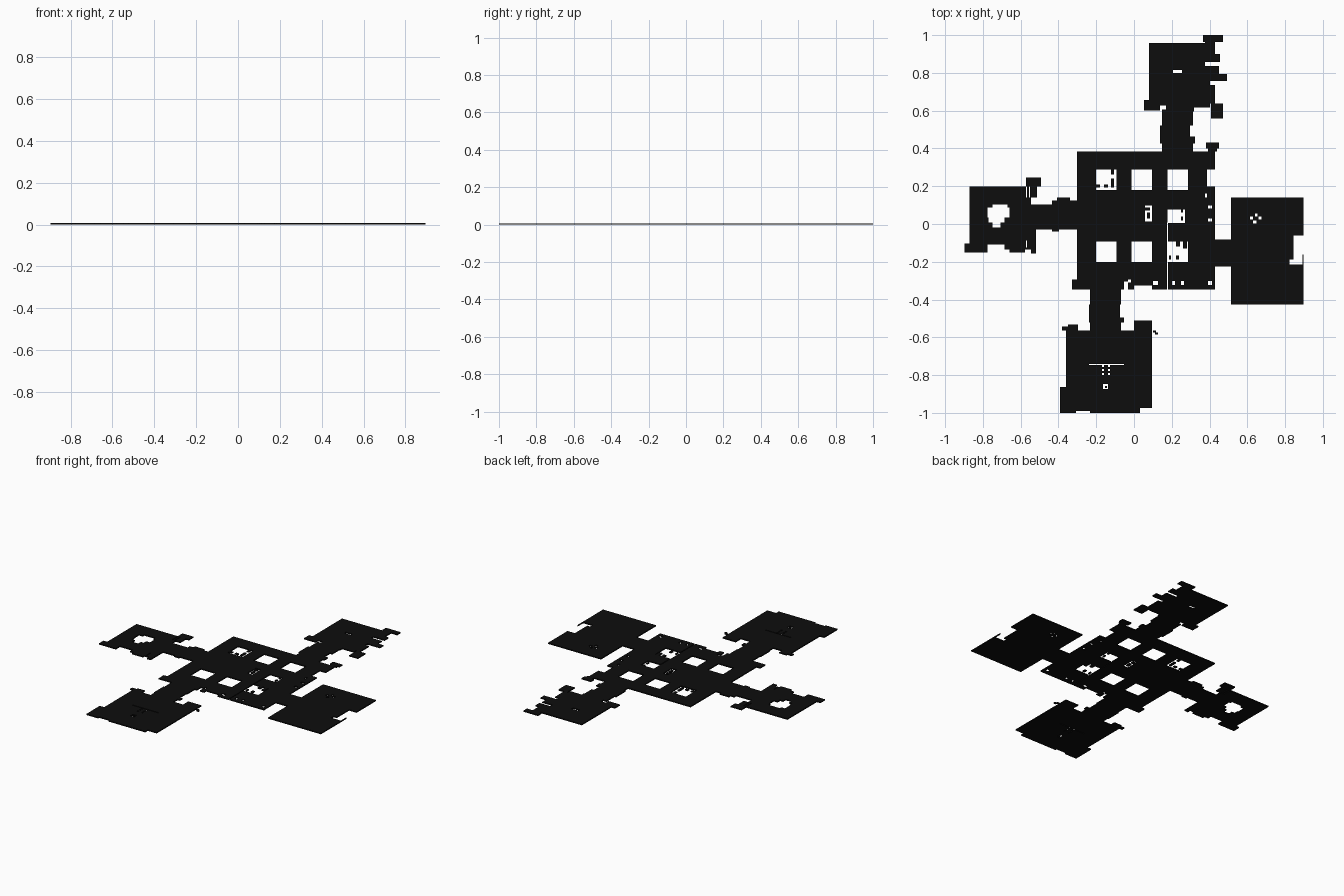
import bpy

# The plan is surveyed in small grid squares: (left, top, right, bottom), y running down
SCALE, CX, CY, THICK = 188.5, 1134.0, 224.5, 0.007

black = bpy.data.materials.new("black")
black.diffuse_color = (0.004, 0.004, 0.004, 1)


def inside(rects, x, y):
    return any(a < x < c and b < y < d for a, b, c, d in rects)


def slab(name, solid, holes=(), infill=()):
    """Thin plate: union of solid rectangles, minus holes, plus infill blocks."""
    rects = list(solid) + list(holes) + list(infill)
    xs = sorted({v for r in rects for v in (r[0], r[2])})
    ys = sorted({v for r in rects for v in (r[1], r[3])})
    index, verts, faces = {}, [], []

    def vert(x, y):
        if (x, y) not in index:
            index[x, y] = len(verts)
            verts.append(((x - CX) / SCALE, (CY - y) / SCALE, 0))
        return index[x, y]

    for x0, x1 in zip(xs, xs[1:]):
        for y0, y1 in zip(ys, ys[1:]):
            mx, my = (x0 + x1) / 2, (y0 + y1) / 2
            if inside(infill, mx, my) or (inside(solid, mx, my) and not inside(holes, mx, my)):
                faces.append((vert(x0, y1), vert(x1, y1), vert(x1, y0), vert(x0, y0)))
    mesh = bpy.data.meshes.new(name)
    mesh.from_pydata(verts, [], faces)
    mesh.materials.append(black)
    obj = bpy.data.objects.new(name, mesh)
    bpy.context.collection.objects.link(obj)
    mod = obj.modifiers.new("thickness", 'SOLIDIFY')
    mod.thickness, mod.offset = THICK, 1
    return obj


# Central hall: regular wells, side wells, and edge notches
wells = [(x, y, x + 20.5, y + 20.5) for x in (1096, 1131.5, 1167.5) for y in (170, 242)]
side_wells = [(1145, 206, 1152, 222), (1167.5, 210, 1185, 223.5), (1207, 170, 1215, 187)]
pinholes = [(x, 281.5, x + w, 285.5) for x, w in ((1153, 5), (1172, 3), (1181, 3), (1208, 4))]
pinholes += [(1208, y, 1212, y + 3) for y in (206, 219)] + [(1205, 194, 1207, 198)]
notches = [(1124, 282, 1128, 290), (1134, 286, 1152, 290), (1128, 280, 1131, 283),
           (1167, 223, 1168, 290)]
stubs = [(1096, 185, 1100, 188), (1104, 185, 1108, 188), (1111, 179, 1114, 188),
         (1111, 170, 1114, 175), (1176, 242, 1180, 247), (1183, 242, 1187, 249),
         (1169, 256, 1171, 260), (1176, 256, 1179, 260), (1181, 210, 1183, 213),
         (1181, 217, 1183, 221), (1145, 208, 1150, 211), (1147, 213, 1150, 219)]
slab("central_hall", [(1077, 152, 1215, 290), (1072, 280, 1077, 290)],
     wells + side_wells + pinholes + notches, stubs)
slab("hall_corner_block", [(1206, 143, 1219, 149), (1208, 149, 1217, 152)])

# North corridor and room with its ragged east edge
slab("north_corridor", [(1162, 110, 1193, 152), (1160, 126, 1195, 144), (1166, 106, 1194, 112)],
     [(1190, 126, 1196, 137)])
slab("north_room",
     [(1149, 44, 1205, 106), (1144, 101, 1160, 111), (1166, 106, 1194, 110),
      (1194, 100, 1210, 108), (1203, 36, 1223, 43), (1205, 40, 1215, 55),
      (1205, 55, 1220, 63), (1205, 67, 1219, 75), (1205, 75, 1227, 82),
      (1205, 82, 1210, 86), (1205, 86, 1215, 104), (1211, 104, 1223, 119)],
     [(1173, 71, 1182, 74)])

# West corridor and room with its rounded stepped opening
slab("west_corridor", [(1036, 205, 1077, 230), (1052, 201, 1077, 205), (1057, 198, 1070, 201),
                       (1052, 229, 1059, 232)])
slab("west_room",
     [(970, 187, 1031, 245), (1026, 178, 1041, 187), (1030, 187, 1037, 198),
      (1031, 205, 1036, 245), (965, 244, 988, 253), (1005, 245, 1036, 250),
      (1010, 250, 1025, 253), (1031, 245, 1036, 254)],
     [(993, 205, 1008, 208), (988, 208, 1010, 218), (989, 218, 1005, 223), (993, 223, 1001, 228),
      (1026, 187, 1027, 198), (1029, 187, 1030, 198), (1026, 241, 1027, 248)])

# East corridor and room with its bay in the outer wall
slab("east_corridor", [(1215, 240, 1231, 267)])
specks = [(1250, 217, 1253, 220), (1255, 214, 1257, 217), (1258, 217, 1261, 220),
          (1253, 221, 1256, 224)]
slab("east_room", [(1231, 198, 1303, 305)],
     [(1293, 236, 1303, 260), (1289, 260, 1303, 265)] + specks, [(1302, 255, 1303, 266)])

# South corridor and room with drain slots
slab("south_corridor", [(1090, 290, 1121, 331), (1089, 305, 1120, 323), (1120, 318, 1124, 323)],
     [(1120, 305, 1122, 318)])
drains = [(x, y, x + 2, y + 2) for x in (1102, 1108) for y in (365, 369, 373)]
slab("south_room",
     [(1066, 331, 1152, 408), (1134, 321, 1152, 331), (1068, 325, 1078, 331),
      (1062, 327, 1068, 331), (1060, 387, 1067, 413), (1066, 408, 1076, 413),
      (1076, 408, 1090, 411), (1090, 408, 1140, 413)],
     drains + [(1089, 364, 1124, 365), (1103, 384, 1108, 389)], [(1105, 386, 1107, 388)])
slab("loose_tile", [(1153, 331, 1156, 333), (1155, 333, 1158, 335)])
